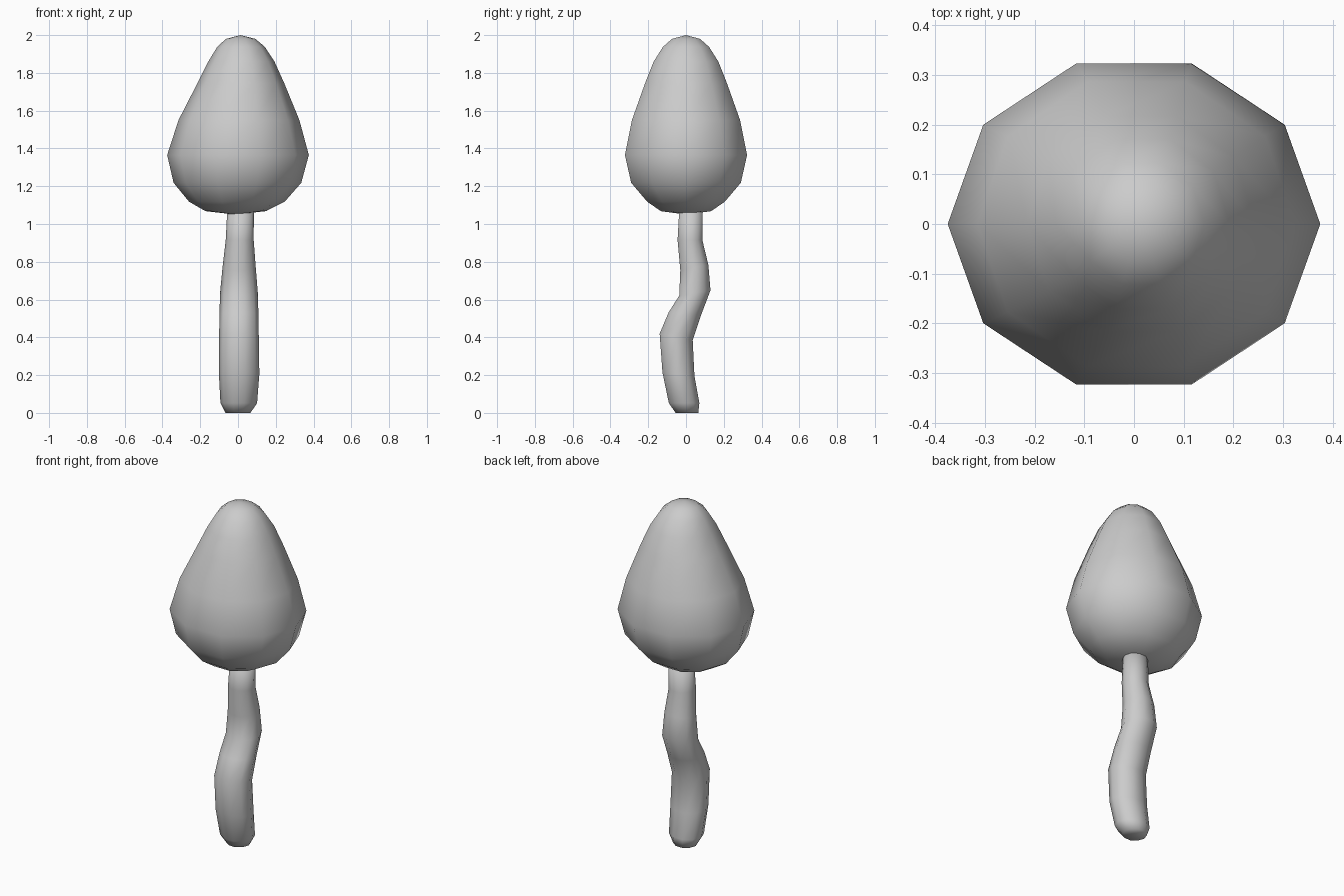
import bpy, bmesh
from math import cos, sin, pi

SIDES = 10


def loft(name, rings, bottom_tip, top_tip):
    """Skin elliptical rings (z, cx, cy, rx, ry, tilt) and close both ends with fans."""
    bm = bmesh.new()
    loops = []
    for z, cx, cy, rx, ry, tilt in rings:
        angles = [2 * pi * i / SIDES for i in range(SIDES)]
        loops.append([bm.verts.new((cx + rx * cos(a), cy + ry * sin(a), z + tilt * sin(a)))
                      for a in angles])
    for low, high in zip(loops, loops[1:]):
        for i in range(SIDES):
            j = (i + 1) % SIDES
            bm.faces.new((low[i], low[j], high[j], high[i]))
    for loop, tip in ((loops[0], bottom_tip), (loops[-1], top_tip)):
        v = bm.verts.new(tip)
        for i in range(SIDES):
            bm.faces.new((loop[i], loop[(i + 1) % SIDES], v))
    bmesh.ops.recalc_face_normals(bm, faces=bm.faces)
    mesh = bpy.data.meshes.new(name)
    bm.to_mesh(mesh)
    bm.free()
    mesh.shade_smooth()
    obj = bpy.data.objects.new(name, mesh)
    bpy.context.collection.objects.link(obj)
    return obj


# Tall egg-shaped cap
loft("cap", [
    (1.068, -0.012, 0, 0.16, 0.14, 0),
    (1.118, -0.006, 0, 0.253, 0.216, 0),
    (1.218, -0.003, 0, 0.338, 0.305, 0),
    (1.365, 0.0, 0, 0.375, 0.34, 0),
    (1.55, 0.005, 0, 0.32, 0.301, 0),
    (1.745, 0.015, 0, 0.23, 0.228, 0),
    (1.86, 0.018, 0, 0.175, 0.18, 0),
    (1.938, 0.016, 0, 0.126, 0.128, 0),
    (1.98, 0.014, 0, 0.078, 0.078, 0),
], (-0.015, 0, 1.05), (0.013, 0, 2.0))

# Wavy stem, bending front to back
loft("stem", [
    (0.0, 0.0, 0.005, 0.066, 0.063, 0),
    (0.052, 0.004, -0.01, 0.097, 0.085, 0),
    (0.205, 0.006, -0.04, 0.107, 0.089, -0.01),
    (0.403, 0.005, -0.052, 0.105, 0.092, -0.018),
    (0.525, 0.005, -0.006, 0.103, 0.09, -0.008),
    (0.635, 0.005, 0.047, 0.1, 0.087, 0.015),
    (0.77, 0.006, 0.044, 0.088, 0.078, 0.015),
    (0.915, 0.009, 0.021, 0.074, 0.069, 0),
    (1.09, 0.014, 0.026, 0.07, 0.064, 0),
], (0, 0.005, 0), (0.014, 0.026, 1.09))
